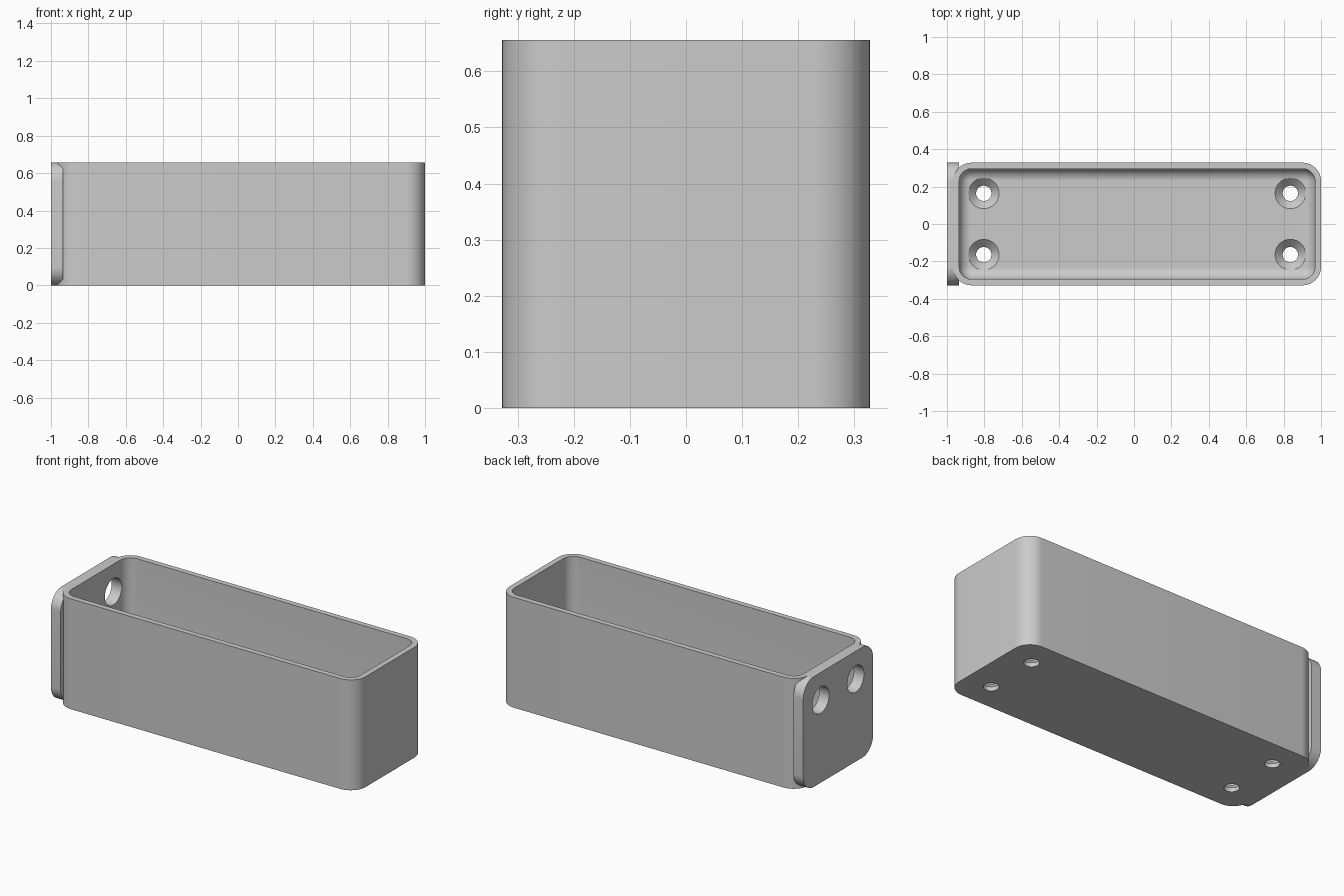
import bpy, bmesh, math
from mathutils import Matrix, Vector

if "Cube" in bpy.data.objects:
    bpy.data.objects.remove(bpy.data.objects["Cube"], do_unlink=True)

U = 2 / 61                      # one wall thickness
BOX_X = 0.5 * U                 # the tray is offset to leave room for the plate

grey = bpy.data.materials.new("plain grey")
grey.use_nodes = True
grey.diffuse_color = (0.6, 0.6, 0.6, 1)
grey.node_tree.nodes["Principled BSDF"].inputs["Base Color"].default_value = (0.6, 0.6, 0.6, 1)


def outline(w, d, r, steps=12):
    """Rounded rectangle centred on the origin."""
    pts = []
    for i, (sx, sy) in enumerate([(1, 1), (-1, 1), (-1, -1), (1, -1)]):
        for k in range(steps + 1):
            a = math.pi / 2 * (i + k / steps)
            pts.append((sx * (w / 2 - r) + r * math.cos(a),
                        sy * (d / 2 - r) + r * math.sin(a)))
    return pts


def circle(r, n=48):
    return [(r * math.cos(2 * math.pi * k / n), r * math.sin(2 * math.pi * k / n))
            for k in range(n)]


def loft(name, layers, matrix):
    """Closed solid through a stack of (outline, height) layers, sizes in U."""
    bm = bmesh.new()
    rings = [[bm.verts.new(Vector((x, y, z)) * U) for x, y in pts] for pts, z in layers]
    n = len(rings[0])
    for low, high in zip(rings, rings[1:]):
        for k in range(n):
            j = (k + 1) % n
            bm.faces.new((low[k], low[j], high[j], high[k]))
    bm.faces.new(rings[0][::-1])
    bm.faces.new(rings[-1])
    bm.transform(matrix)
    bmesh.ops.recalc_face_normals(bm, faces=bm.faces)
    mesh = bpy.data.meshes.new(name)
    bm.to_mesh(mesh)
    bm.free()
    mesh.materials.append(grey)
    obj = bpy.data.objects.new(name, mesh)
    bpy.context.collection.objects.link(obj)
    return obj


def combine(target, tool, operation):
    mod = target.modifiers.new(operation, "BOOLEAN")
    mod.operation, mod.solver, mod.object = operation, "EXACT", tool
    bpy.ops.object.select_all(action="DESELECT")
    bpy.context.view_layer.objects.active = target
    target.select_set(True)
    bpy.ops.object.modifier_apply(modifier=mod.name)
    bpy.data.objects.remove(tool, do_unlink=True)


# Tray body
at_box = Matrix.Translation((BOX_X, 0, 0))
body = outline(60, 20, 3)
tray = loft("tray", [(body, 0), (body, 20)], at_box)

# Mounting plate on the end, with rounded corners
to_end = Matrix.Translation((-1, 0, 10 * U)) @ Matrix.Rotation(math.pi / 2, 4, "Y")
plate_shape = outline(20, 20, 3)
plate = loft("mounting_plate", [(plate_shape, 0), (plate_shape, 1.95)], to_end)
combine(tray, plate, "UNION")

# Hollow with a filleted floor
layers = []
for k in range(9):
    a = math.pi / 2 * k / 8
    inset = 1.9 * (1 - math.sin(a))
    layers.append((outline(58 - 2 * inset, 18 - 2 * inset, 2 - inset),
                   2 + 1.9 * (1 - math.cos(a))))
layers.append((outline(58, 18, 2), 22))
combine(tray, loft("hollow_cutter", layers, at_box), "DIFFERENCE")

# Countersunk screw holes in the floor
for x in (-25, 25):
    for y in (-5, 5):
        drill = [(circle(1.25), -1), (circle(1.25), 0.75), (circle(2.5), 2), (circle(2.5), 2.6)]
        place = Matrix.Translation((BOX_X + x * U, y * U, 0))
        combine(tray, loft("screw_cutter", drill, place), "DIFFERENCE")

# Straight holes through the end wall and plate
for y in (-5, 5):
    place = Matrix.Translation((-1, y * U, 15 * U)) @ Matrix.Rotation(math.pi / 2, 4, "Y")
    combine(tray, loft("end_cutter", [(circle(2.4), -1), (circle(2.4), 4)], place), "DIFFERENCE")

bpy.ops.object.shade_smooth_by_angle(angle=math.radians(30))
